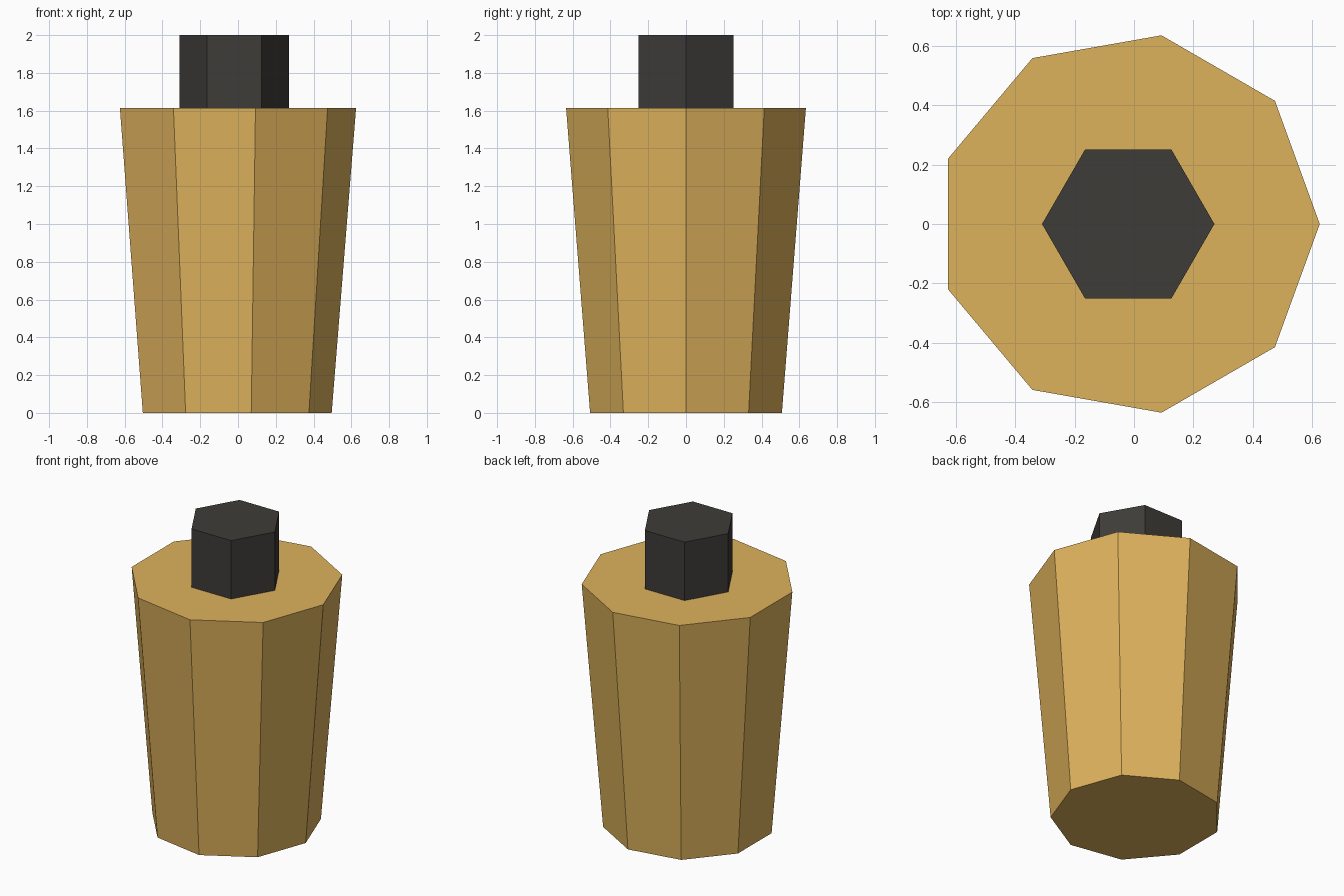
import bpy, bmesh, math

if "Cube" in bpy.data.objects:
    bpy.data.objects.remove(bpy.data.objects["Cube"])

CENTRE_X = -0.0195


def material(name, rgb):
    mat = bpy.data.materials.new(name)
    mat.diffuse_color = (*rgb, 1.0)
    mat.use_nodes = True
    mat.node_tree.nodes["Principled BSDF"].inputs["Base Color"].default_value = mat.diffuse_color
    return mat


def tapered_prism(name, sides, r_bottom, r_top, z0, z1, mat):
    """Closed flat-sided prism with its first corner pointing to +x."""
    bm = bmesh.new()
    rings = []
    for r, z in ((r_bottom, z0), (r_top, z1)):
        rings.append([bm.verts.new((CENTRE_X + r * math.cos(math.tau * i / sides),
                                    r * math.sin(math.tau * i / sides), z))
                      for i in range(sides)])
    low, high = rings
    bm.faces.new(low[::-1])
    bm.faces.new(high)
    for i in range(sides):
        j = (i + 1) % sides
        bm.faces.new((low[i], low[j], high[j], high[i]))
    mesh = bpy.data.meshes.new(name)
    bm.to_mesh(mesh)
    bm.free()
    mesh.materials.append(mat)
    obj = bpy.data.objects.new(name, mesh)
    bpy.context.collection.objects.link(obj)
    return obj


tan = material("tan", (0.73, 0.445, 0.107))
charcoal = material("charcoal", (0.048, 0.045, 0.04))

# Nine-sided body, wider at the top
tapered_prism("body", 9, 0.5155, 0.6445, 0.0, 1.613, tan)
# Six-sided stub standing on the body
tapered_prism("top_stub", 6, 0.29, 0.29, 1.613, 2.0, charcoal)
